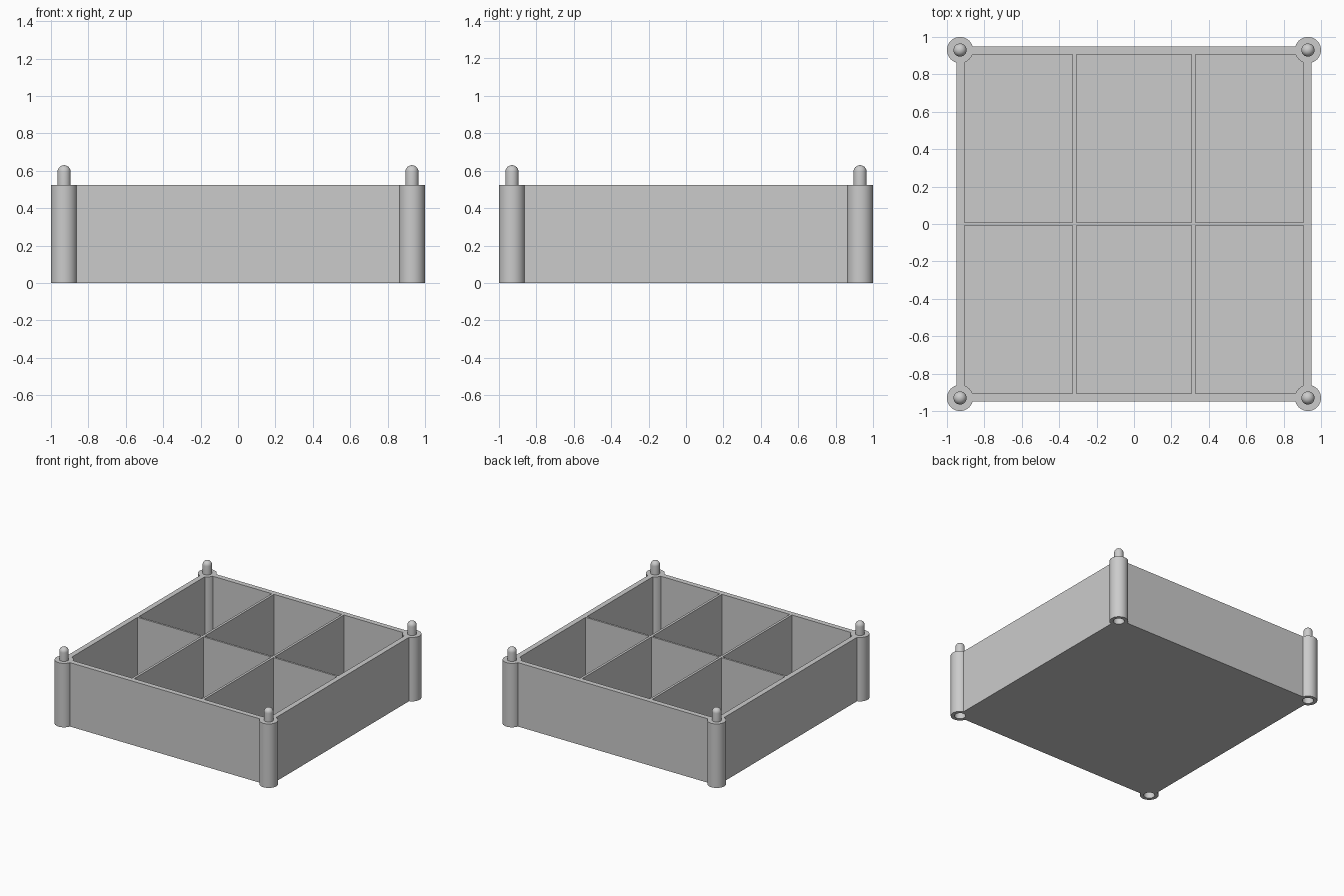
import bpy, bmesh, math
from mathutils import Matrix, Vector

cube = bpy.data.objects.get("Cube")
if cube:
    bpy.data.objects.remove(cube, do_unlink=True)

HEIGHT, FLOOR = 0.525, 0.03
OUTER, INNER = 0.95, 0.907
POST_AT, POST_R = 0.93, 0.07
PIN_R, PIN_TOP = 0.035, 0.63
SOCKET_R, SOCKET_TOP = 0.042, 0.12

grey = bpy.data.materials.new("light grey plastic")
grey.use_nodes = True
colour = (0.6, 0.6, 0.6, 1)
grey.diffuse_color = colour
grey.node_tree.nodes["Principled BSDF"].inputs["Base Color"].default_value = colour


def finish(name, bm):
    """Turn a bmesh into a named object with the shared material."""
    bmesh.ops.recalc_face_normals(bm, faces=bm.faces)
    mesh = bpy.data.meshes.new(name)
    bm.to_mesh(mesh)
    bm.free()
    mesh.materials.append(grey)
    obj = bpy.data.objects.new(name, mesh)
    bpy.context.collection.objects.link(obj)
    return obj


def add_box(bm, low, high):
    low, high = Vector(low), Vector(high)
    matrix = Matrix.Translation((low + high) / 2) @ Matrix.Diagonal((*(high - low), 1))
    bmesh.ops.create_cube(bm, size=1, matrix=matrix)


corners = {
    "front_left": (1, -1), "front_right": (-1, -1),
    "back_left": (1, 1), "back_right": (-1, 1),
}

# Solid tray block
bm = bmesh.new()
add_box(bm, (-OUTER, -OUTER, 0), (OUTER, OUTER, HEIGHT))
tray = finish("compartment_tray", bm)

# Cutter: six compartments, leaving thin dividers between them
bm = bmesh.new()
columns = [(-INNER, -0.328), (-0.308, 0.308), (0.328, INNER)]
rows = [(-INNER, -0.008), (0.008, INNER)]
for x0, x1 in columns:
    for y0, y1 in rows:
        add_box(bm, (x0, y0, FLOOR), (x1, y1, 1))
cells = finish("cell_cutter", bm)

# Cutter: room for the corner posts
bm = bmesh.new()
for sx, sy in corners.values():
    bmesh.ops.create_cone(bm, cap_ends=True, segments=48, radius1=POST_R,
                          radius2=POST_R, depth=2,
                          matrix=Matrix.Translation((sx * POST_AT, sy * POST_AT, 0)))
posts = finish("post_cutter", bm)

# Apply the cuts, then drop the cutters
for cutter in (cells, posts):
    cutter.hide_render = True
    mod = tray.modifiers.new("cut", "BOOLEAN")
    mod.operation, mod.solver, mod.object = "DIFFERENCE", "EXACT", cutter
    bpy.context.view_layer.objects.active = tray
    bpy.ops.object.modifier_apply(modifier=mod.name)
for cutter in (cells, posts):
    bpy.data.objects.remove(cutter, do_unlink=True)

# Corner post profile: socket below, round-tipped stacking pin above
profile = [(0, SOCKET_TOP), (SOCKET_R, SOCKET_TOP), (SOCKET_R, 0),
           (POST_R, 0), (POST_R, HEIGHT), (PIN_R, HEIGHT)]
for i in range(9):
    a = math.pi / 2 * i / 8
    profile.append((PIN_R * math.cos(a), PIN_TOP - PIN_R + PIN_R * math.sin(a)))

for name, (sx, sy) in corners.items():
    bm = bmesh.new()
    verts = [bm.verts.new((r, 0, z)) for r, z in profile]
    edges = [bm.edges.new(pair) for pair in zip(verts, verts[1:])]
    bmesh.ops.spin(bm, geom=verts + edges, cent=(0, 0, 0), axis=(0, 0, 1),
                   angle=math.tau, steps=48)
    bmesh.ops.remove_doubles(bm, verts=bm.verts, dist=0.0005)
    post = finish(name + "_post", bm)
    post.location = (sx * POST_AT, sy * POST_AT, 0)
    bpy.ops.object.select_all(action="DESELECT")
    post.select_set(True)
    bpy.context.view_layer.objects.active = post
    bpy.ops.object.shade_smooth_by_angle(angle=math.radians(35))
